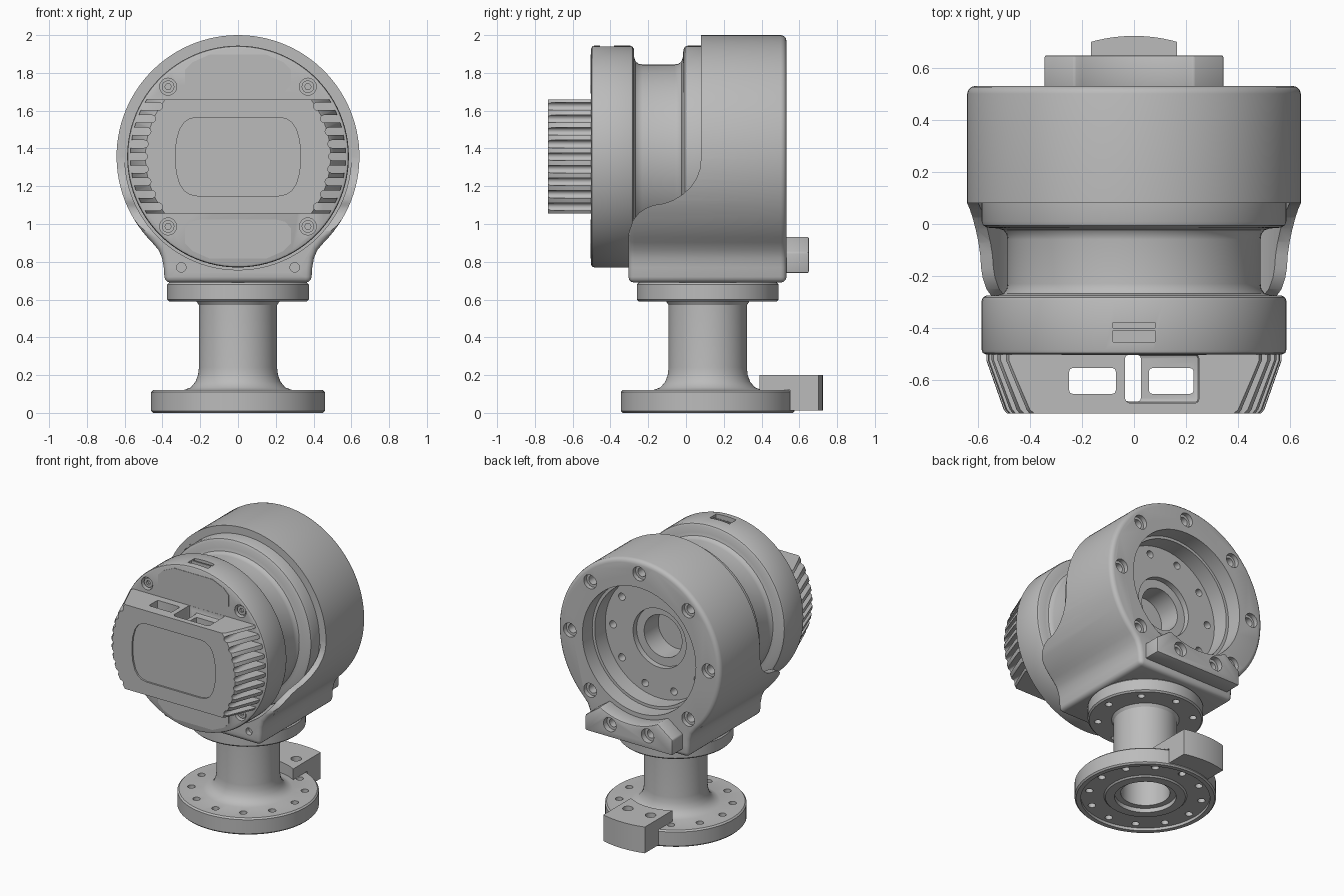
import bpy, bmesh
from math import sin, cos, pi, sqrt, radians

if "Cube" in bpy.data.objects:
    bpy.data.objects.remove(bpy.data.objects["Cube"])

grey = bpy.data.materials.new("machined grey")
grey.use_nodes = True
grey.diffuse_color = (0.5, 0.5, 0.5, 1)
grey.node_tree.nodes["Principled BSDF"].inputs["Base Color"].default_value = (0.5, 0.5, 0.5, 1)

AXIS = 1.357   # height of the drum axis
POST = 0.115   # y of the post axis
parts = []
PLACE = {"X": lambda u, v, t: (t, u, v),
         "Y": lambda u, v, t: (u, t, v),
         "Z": lambda u, v, t: (u, v, t)}


def circle(u, v, r, n=24):
    return [(u + r * cos(2 * pi * i / n), v + r * sin(2 * pi * i / n)) for i in range(n)]


def box(u0, u1, v0, v1):
    return [(u0, v0), (u1, v0), (u1, v1), (u0, v1)]


def ring_points(u, v, r, n, skip=()):
    return [p for i, p in enumerate(circle(u, v, r, n)) if i not in skip]


def build(name, lofts, axis, closed=False):
    """Each loft is a list of (outline, offset along the axis)."""
    bm = bmesh.new()
    for loft in lofts:
        rings = [[bm.verts.new(PLACE[axis](u, v, t)) for u, v in o] for o, t in loft]
        pairs = list(zip(rings, rings[1:]))
        if closed:
            pairs.append((rings[-1], rings[0]))
        else:
            bm.faces.new(rings[0])
            bm.faces.new(rings[-1])
        for a, b in pairs:
            for i in range(len(a)):
                j = (i + 1) % len(a)
                bm.faces.new((a[i], a[j], b[j], b[i]))
    bmesh.ops.recalc_face_normals(bm, faces=bm.faces)
    mesh = bpy.data.meshes.new(name)
    bm.to_mesh(mesh)
    bm.free()
    ob = bpy.data.objects.new(name, mesh)
    bpy.context.collection.objects.link(ob)
    return ob


def prisms(name, outlines, lo, hi, axis):
    return build(name, [[(o, lo), (o, hi)] for o in outlines], axis)


def lathe(name, profile, axis, u, v, closed=False, n=96):
    return build(name, [[(circle(u, v, r, n), t) for r, t in profile]], axis, closed)


def apply(ob):
    dg = bpy.context.evaluated_depsgraph_get()
    mesh = bpy.data.meshes.new_from_object(ob.evaluated_get(dg))
    ob.modifiers.clear()
    ob.data = mesh


def bevel(ob, width, segments=3):
    m = ob.modifiers.new("bevel", "BEVEL")
    m.width, m.segments, m.limit_method, m.angle_limit = width, segments, "ANGLE", radians(40)
    apply(ob)


def boolean(ob, cutter, operation="DIFFERENCE"):
    m = ob.modifiers.new("cut", "BOOLEAN")
    m.object, m.operation, m.solver = cutter, operation, "EXACT"
    apply(ob)
    bpy.data.objects.remove(cutter)


def drill(ob, centres, r, lo, hi, axis):
    boolean(ob, prisms("drill", [circle(u, v, r) for u, v in centres], lo, hi, axis))


# Post with both flanges and a through bore
post = lathe("post", [(.16, .69), (.16, .04), (.2, .04), (.2, .01), (.26, .01), (.27, .02),
                      (.42, .02), (.42, 0), (.45, 0), (.46, .01), (.46, .11), (.45, .12),
                      (.29, .12), (.25, .135), (.225, .165), (.212, .2), (.207, .24),
                      (.207, .57), (.22, .59), (.365, .59), (.375, .6), (.375, .68),
                      (.365, .69)], "Z", 0, POST, closed=True)
drill(post, ring_points(0, POST, .37, 12), .025, -.1, .2, "Z")
drill(post, ring_points(0, POST, .31, 8), .024, .5, .66, "Z")
parts.append(post)

# Base clamp hooked over the rear of the base flange
arc = [-.165 + .33 * i / 12 for i in range(13)]


def sector(inner):
    return ([(x, POST + sqrt(inner ** 2 - x * x)) for x in arc] +
            [(x, POST + sqrt(.61 ** 2 - x * x)) for x in reversed(arc)])


clamp = prisms("base_clamp", [sector(.32)], .122, .2, "Z")
drill(clamp, [(-.09, .53), (.09, .53)], .035, .15, .3, "Z")
parts += [clamp, prisms("base_clamp_hook", [sector(.465)], .012, .13, "Z")]

# Housing: round body flowing into a neck
half = [(.643 * sin(pi * .75 * i / 40), AXIS + .643 * cos(pi * .75 * i / 40)) for i in range(41)]
half += [(.42, .862), (.402, .82), (.393, .77), (.388, .69)]
outline = half + [(-x, z) for x, z in reversed(half[1:])]
housing = prisms("housing", [outline], -.305, .532, "Y")
bevel(housing, .03)
sweep = [(.08, 2.2), (.08, 1.35), (.073, 1.29), (.055, 1.24), (.025, 1.195), (-.02, 1.155),
         (-.07, 1.125), (-.12, 1.108), (-.17, 1.1), (-.21, 1.085), (-.25, 1.058),
         (-.28, 1.02), (-.298, .97), (-.32, .89), (-.6, .89), (-.6, 2.2)]
boolean(housing, prisms("sweep_cut", [sweep], -1, 1, "X"))
boolean(housing, lathe("cradle_cut", [(.6, -.6), (.6, .085)], "Y", 0, AXIS))
boolean(housing, lathe("rear_cut", [(.15, 0), (.15, .26), (.21, .26), (.21, .3), (.43, .3), (.43, .42),
                                    (.45, .42), (.45, .6)], "Y", 0, AXIS))
rear_bolts = ring_points(0, AXIS, .55, 8, skip=(6,))
drill(housing, rear_bolts, .05, .5, .6, "Y")
drill(housing, rear_bolts, .032, .42, .55, "Y")
drill(housing, ring_points(0, AXIS, .37, 10), .026, .24, .35, "Y")
drill(housing, [(-.3, .77), (.3, .77)], .025, -.4, -.27, "Y")
parts.append(housing)

# Rear bracket with a hollow upper edge
scoop = [(.23 - .46 * i / 16) for i in range(17)]
bracket = prisms("rear_bracket", [[(-.345, .74), (.345, .74), (.345, .85)] +
                 [(x, AXIS - sqrt(.481 ** 2 - x * x)) for x in scoop] + [(-.345, .85)]],
                 .51, .65, "Y")
bevel(bracket, .008, 2)
drill(bracket, [(-.15, .83), (.15, .83)], .05, .61, .7, "Y")
drill(bracket, [(-.15, .83), (.15, .83)], .03, .55, .63, "Y")
parts.append(bracket)

# Drum: front cap, waist and rear collar
drum = lathe("drum", [(.572, -.502), (.583, -.497), (.587, -.485), (.587, -.295), (.582, -.283),
                      (.57, -.276), (.525, -.274), (.503, -.267), (.491, -.25), (.488, -.23),
                      (.488, -.06), (.491, -.04), (.503, -.024), (.525, -.017), (.565, -.014),
                      (.582, -.005), (.587, .01), (.587, .1)], "Y", 0, AXIS)
boolean(drum, prisms("notch_cut", [box(-.08, .08, -.455, -.38)], 1.91, 2.1, "Z"))
screws = [(sx * .37, AXIS + sz * .37) for sx in (-1, 1) for sz in (-1, 1)]
drill(drum, screws, .045, -.6, -.465, "Y")
parts += [drum, prisms("notch_bar", [box(-.08, .08, -.41, -.4)], 1.9, 1.935, "Z")]
heads = prisms("cap_screws", [circle(x, z, .033) for x, z in screws], -.488, -.45, "Y")
boolean(heads, prisms("hex_cut", [circle(x, z, .017, 6) for x, z in screws], -.6, -.47, "Y"))
parts.append(heads)

# Thin plates above and below the radiator
label = [(.2, .333), (.25, .345), (.28, .38), (.28, .46), (.24, .5), (.15, .54)]
label += [(-x, z) for x, z in reversed(label)]
parts.append(prisms("cap_plates", [[(x, AXIS + s * z) for x, z in label] for s in (-1, 1)],
                    -.505, -.495, "Y"))

# Radiator: tapered disc trimmed to a band, with finned ends
radiator = lathe("radiator", [(.57, -.49), (.57, -.525), (.503, -.715), (.49, -.73)], "Y", 0, AXIS)
boolean(radiator, prisms("band", [box(-1, 1, 1.055, 1.66)], -1, 0, "Y"), "INTERSECT")
slots = []
for i in range(-4, 5):
    dz = i * .0665
    end = sqrt(.48 ** 2 - dz * dz)
    for s in (-1, 1):
        tip = [(s * (end + .02 - .02 * sin(pi * k / 8)), AXIS + dz - .02 * cos(pi * k / 8))
               for k in range(9)]
        slots.append(tip + [(s * .8, AXIS + dz + .02), (s * .8, AXIS + dz - .02)])
boolean(radiator, prisms("fin_cut", slots, -1, -.4, "Y"))

# Ventilation openings running down through the radiator
for name, shape, low in (("tray_cut", box(-.03, .25, -.69, -.503), 1.62),
                         ("vent_cut", box(-.25, -.07, -.655, -.555), .9),
                         ("gap_cut", box(-.035, .027, -.685, -.504), .9),
                         ("vent_cut", box(.057, .23, -.655, -.555), .9)):
    cutter = prisms(name, [shape], low, 1.8, "Z")
    bevel(cutter, .014, 2)
    boolean(radiator, cutter)

# Sunken front window with bowed sides
quarter = [(.33, .04), (.324, .09), (.308, .145), (.285, .18), (.255, .2), (.215, .208)]
window = quarter + [(-x, z) for x, z in reversed(quarter)]
window += [(-x, -z) for x, z in window]
boolean(radiator, prisms("window_cut", [[(x, AXIS + z) for x, z in window]], -.8, -.718, "Y"))
parts.append(radiator)

# Shared finish
bpy.ops.object.select_all(action="DESELECT")
for ob in parts:
    ob.data.materials.clear()
    ob.data.materials.append(grey)
    for face in ob.data.polygons:
        face.material_index = 0
    ob.select_set(True)
bpy.context.view_layer.objects.active = housing
bpy.ops.object.shade_smooth_by_angle(angle=radians(32))
